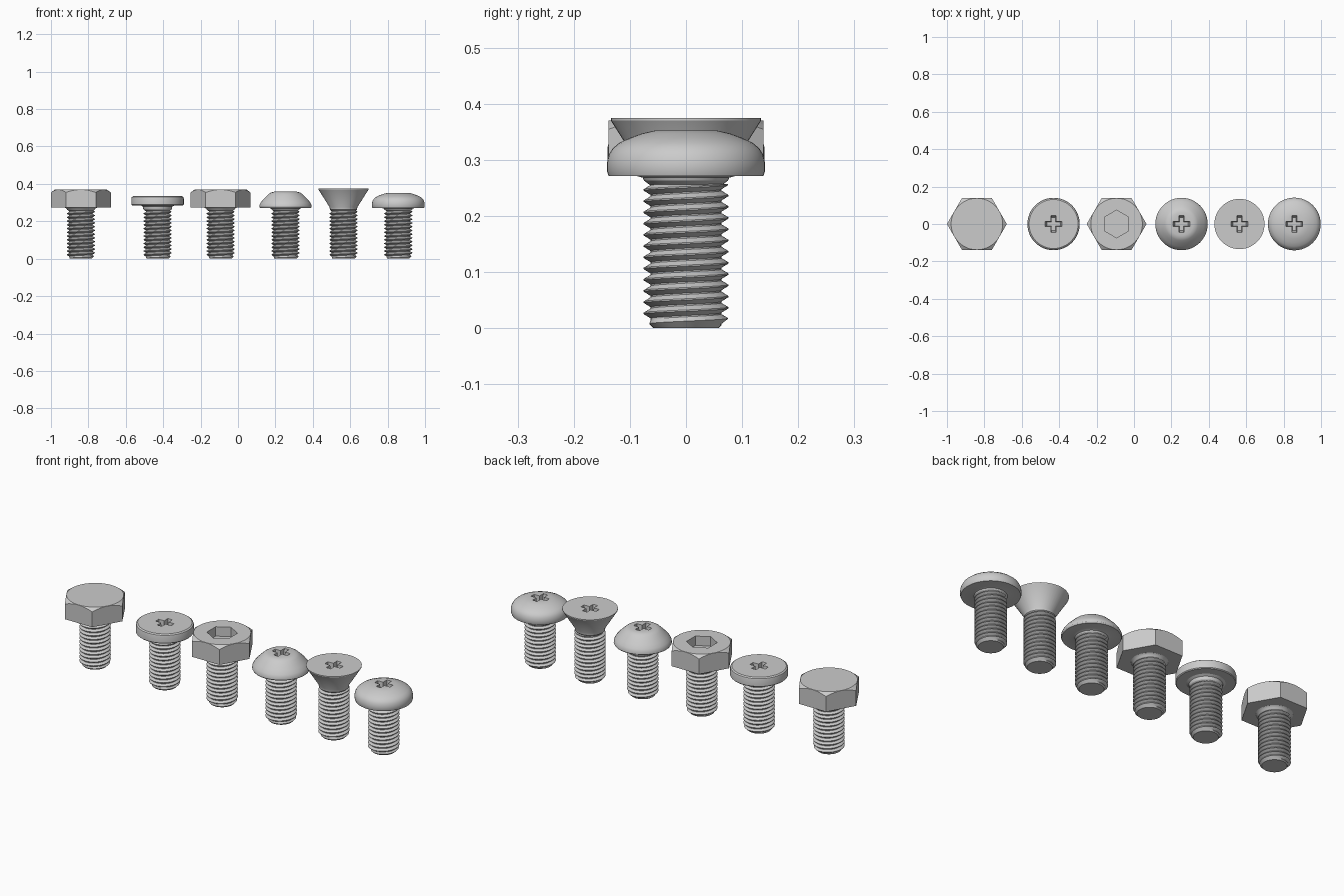
import bpy, bmesh
from math import sin, cos, pi, radians, floor

if "Cube" in bpy.data.objects:
    bpy.data.objects.remove(bpy.data.objects["Cube"])

SEG = 48


def make_object(name, bm, x=0.0, smooth=None):
    bmesh.ops.recalc_face_normals(bm, faces=bm.faces[:])
    mesh = bpy.data.meshes.new(name)
    bm.to_mesh(mesh)
    bm.free()
    ob = bpy.data.objects.new(name, mesh)
    ob.location.x = x
    bpy.context.collection.objects.link(ob)
    if smooth:
        set_smooth(ob, smooth)
    return ob


def activate(ob):
    bpy.ops.object.select_all(action='DESELECT')
    ob.select_set(True)
    bpy.context.view_layer.objects.active = ob


def set_smooth(ob, angle):
    activate(ob)
    bpy.ops.object.shade_smooth_by_angle(angle=radians(angle))


def rings_to_mesh(rings):
    """Closed solid skinned over equal-length rings of points."""
    bm = bmesh.new()
    loops = [[bm.verts.new(p) for p in ring] for ring in rings]
    n = len(loops[0])
    for a, b in zip(loops, loops[1:]):
        for i in range(n):
            j = (i + 1) % n
            bm.faces.new((a[i], a[j], b[j], b[i]))
    bm.faces.new(loops[0][::-1])
    bm.faces.new(loops[-1])
    return bm


def circle(r, z, n=SEG, phase=0.0):
    return [(r * cos(2 * pi * i / n + phase), r * sin(2 * pi * i / n + phase), z)
            for i in range(n)]


def lathe(profile):
    return rings_to_mesh([circle(r, z) for r, z in profile])


def cross_ring(arm, half, z):
    pts = []
    for k in range(4):
        c, s = round(cos(k * pi / 2)), round(sin(k * pi / 2))
        for x, y in ((arm, -half), (arm, half), (half, half)):
            pts.append((x * c - y * s, x * s + y * c, z))
    return pts


def boolean(ob, cutter, operation):
    mod = ob.modifiers.new("cut", 'BOOLEAN')
    mod.operation = operation
    mod.solver = 'EXACT'
    mod.object = cutter
    activate(ob)
    bpy.ops.object.modifier_apply(modifier=mod.name)
    bpy.data.objects.remove(cutter)


# Threaded shank: V-profile rows following a helix, clipped at both ends
def shank(name, x):
    pitch, top, root, crest = 0.02, 0.257, 0.063, 0.0755
    shape = [(0.0, root), (0.12, root), (0.5, crest), (0.62, crest)]
    bm = bmesh.new()
    rows = []
    for k in range(-2, int(top / pitch) + 2):
        for frac, radius in shape:
            row = []
            for i in range(SEG + 1):
                a = 2 * pi * i / SEG
                z = pitch * (k + frac + i / SEG)
                r = min(radius, 0.058 + max(z, 0))
                if z <= 0:
                    z, r = 0.0, 0.058
                elif z >= top:
                    z, r = top, root
                row.append(bm.verts.new((r * cos(a), r * sin(a), z)))
            rows.append(row)
    for a, b in zip(rows, rows[1:]):
        for i in range(SEG):
            bm.faces.new((a[i], a[i + 1], b[i + 1], b[i]))
    bmesh.ops.remove_doubles(bm, verts=bm.verts[:], dist=0.0001)
    bmesh.ops.holes_fill(bm, edges=[e for e in bm.edges if e.is_boundary], sides=0)
    # flat end disc
    bm.faces.new([bm.verts.new(p) for p in circle(0.058, 0.0)][::-1])
    bmesh.ops.remove_doubles(bm, verts=bm.verts[:], dist=0.0001)
    make_object(name, bm, x, 25)


NECK = [(0.063, 0.254), (0.075, 0.263), (0.077, 0.268)]


# Hexagonal head with conical top chamfer and optional hex socket
def hex_head(name, x, socket):
    z0, z1 = 0.273, 0.37
    ob = make_object(name, rings_to_mesh([circle(0.16, z0, 6), circle(0.16, z1, 6)]), x)
    cone = lathe([(0.2, 0.2), (0.2, z1 - 0.045), (0.138, z1), (0.01, z1 + 0.03)])
    boolean(ob, make_object("chamfer_cutter", cone, x), 'INTERSECT')
    if socket:
        hexa = rings_to_mesh([circle(0.074, z, 6, pi / 6) for z in (z1 - 0.05, z1 + 0.05)])
        boolean(ob, make_object("socket_cutter", hexa, x), 'DIFFERENCE')
    make_object(name + "_neck", lathe(NECK + [(0.088, z0 + 0.001)]), x, 40)


# Round head turned from a profile, with a tapered cross recess
def round_head(name, x, profile):
    ob = make_object(name, lathe(profile), x)
    top = profile[-1][1]
    bm = rings_to_mesh([cross_ring(0.036, 0.010, top - 0.045),
                        cross_ring(0.046, 0.0135, top + 0.005)])
    boolean(ob, make_object("cross_cutter", bm, x), 'DIFFERENCE')
    set_smooth(ob, 30)


hex_head("hex_head", -0.84, False)
hex_head("socket_hex_head", -0.093, True)

round_head("pan_head", -0.43, NECK + [
    (0.078, 0.278), (0.09, 0.285), (0.136, 0.285), (0.14, 0.289),
    (0.14, 0.322), (0.138, 0.329), (0.131, 0.334)])
round_head("button_head", 0.254, NECK + [
    (0.088, 0.272), (0.137, 0.272), (0.14, 0.278), (0.139, 0.288),
    (0.133, 0.3), (0.12, 0.316), (0.103, 0.333), (0.088, 0.347),
    (0.077, 0.354), (0.062, 0.358)])
round_head("countersunk_head", 0.564, [
    (0.063, 0.254), (0.073, 0.263), (0.074, 0.275), (0.134, 0.37), (0.134, 0.374)])
round_head("dome_head", 0.857, NECK + [
    (0.088, 0.271), (0.138, 0.271), (0.141, 0.28), (0.141, 0.294),
    (0.138, 0.308), (0.131, 0.32), (0.119, 0.33), (0.1, 0.339),
    (0.078, 0.347), (0.056, 0.352)])

for label, x in (("hex", -0.84), ("pan", -0.43), ("socket_hex", -0.093),
                 ("button", 0.254), ("countersunk", 0.564), ("dome", 0.857)):
    shank(label + "_shank", x)
